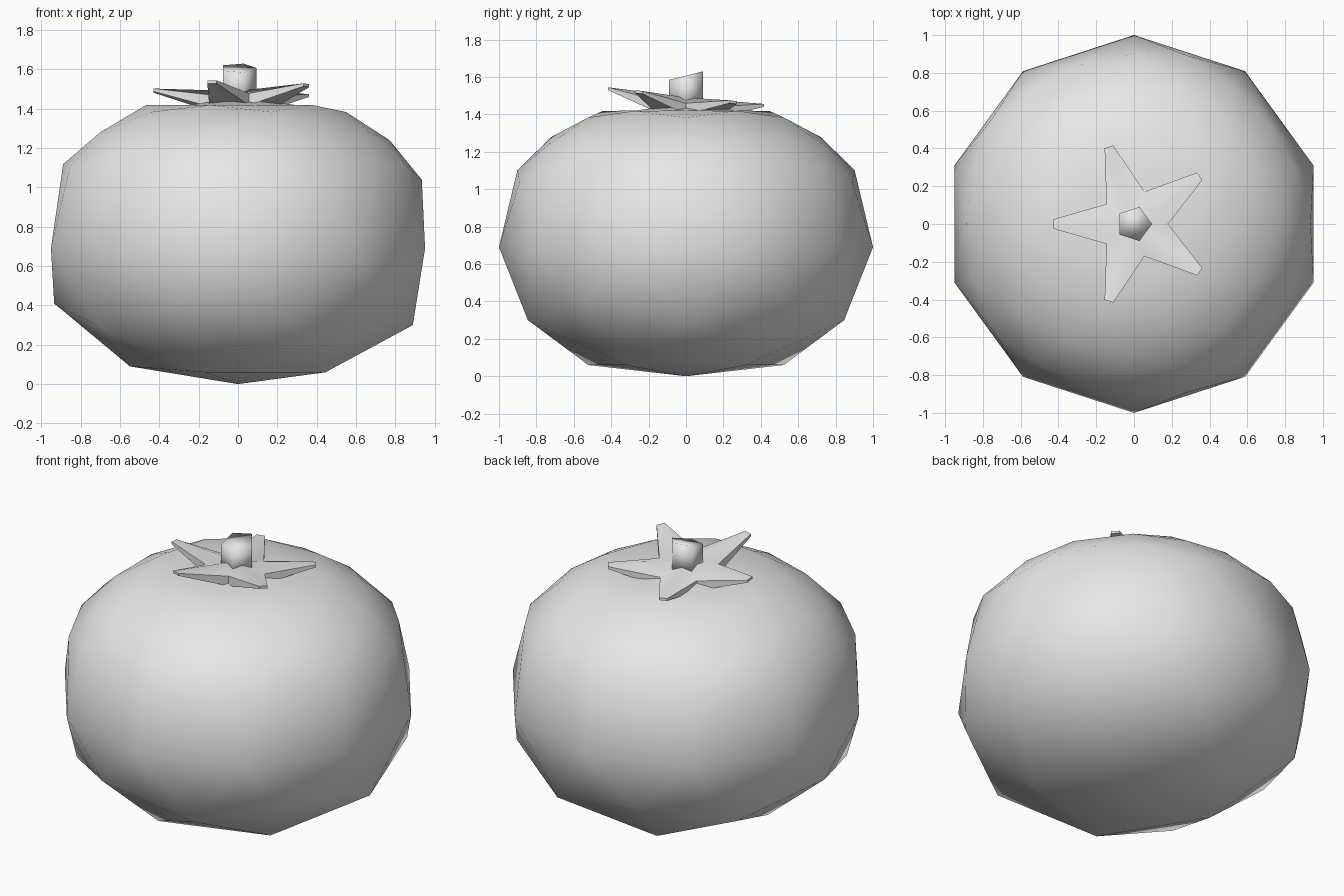
import bpy
import bmesh
from math import cos, sin, radians, hypot
from mathutils import Vector

if "Cube" in bpy.data.objects:
    bpy.data.objects.remove(bpy.data.objects["Cube"])

grey = bpy.data.materials.new("plain grey")
grey.use_nodes = True
COLOUR = (0.8, 0.8, 0.8, 1)
grey.diffuse_color = COLOUR
grey.node_tree.nodes["Principled BSDF"].inputs["Base Color"].default_value = COLOUR


def finish(bm, name, angle=None):
    """Turn a bmesh into a smooth shaded object."""
    bmesh.ops.recalc_face_normals(bm, faces=bm.faces)
    mesh = bpy.data.meshes.new(name)
    bm.to_mesh(mesh)
    bm.free()
    mesh.materials.append(grey)
    obj = bpy.data.objects.new(name, mesh)
    bpy.context.collection.objects.link(obj)
    bpy.ops.object.select_all(action="DESELECT")
    obj.select_set(True)
    bpy.context.view_layer.objects.active = obj
    if angle is None:
        bpy.ops.object.shade_smooth()
    else:
        bpy.ops.object.shade_smooth_by_angle(angle=radians(angle))
    return obj


# Fruit body: coarse ball with a finer upper cap, squashed
bm = bmesh.new()
bmesh.ops.create_icosphere(bm, subdivisions=2, radius=1)
cap = [e for e in bm.edges if all(v.co.z > 0.4 for v in e.verts)]
bmesh.ops.subdivide_edges(bm, edges=cap, cuts=1, use_grid_fill=True)
bmesh.ops.triangulate(bm, faces=[f for f in bm.faces if len(f.verts) > 3])
for v in bm.verts:
    v.co.normalize()
    x, y, z = v.co
    r = hypot(x, y)
    widen = 1.0 if abs(z) < 0.1 else 1.045
    if z > 0.99:
        height = 1.46
    elif z > 0.93:
        height = 1.42          # dimples around the stem
    elif z > -0.1:
        height = 0.69 + z * (0.78 if z < 0.5 else 0.815)
    elif z > -0.5:
        height = 0.41
    elif z > -0.6:
        height = 0.30
    elif z > -0.9:
        height = 0.09 if x < -0.5 else 0.06
    else:
        height = 0.0
    v.co = (x * widen, y * widen, height)
finish(bm, "fruit_body")

# Leafy star: five blunt sepals, tilted down to the back
bm = bmesh.new()


def star_vert(radius, angle, z, side=0.0):
    a = radians(angle)
    x = radius * cos(a) - side * sin(a)
    y = radius * sin(a) + side * cos(a)
    return bm.verts.new((x, y, z - 0.107 * y))


top_ring, low_ring = [], []
for i in range(5):
    notch, tip = 72 * i, 72 * i + 36
    for ring, notch_z, tip_z in ((top_ring, 1.46, 1.5), (low_ring, 1.40, 1.485)):
        ring.append(star_vert(0.18, notch, notch_z))
        ring.append(star_vert(0.43, tip, tip_z, -0.024))
        ring.append(star_vert(0.43, tip, tip_z, 0.024))
top_mid = star_vert(0, 0, 1.49)
low_mid = star_vert(0, 0, 1.40)
count = len(top_ring)
for i in range(count):
    j = (i + 1) % count
    bm.faces.new((top_mid, top_ring[i], top_ring[j]))
    bm.faces.new((low_mid, low_ring[j], low_ring[i]))
    bm.faces.new((top_ring[i], low_ring[i], low_ring[j], top_ring[j]))
finish(bm, "leaf_star", 40)

# Stem: five sided, cut at a slant
bm = bmesh.new()
bmesh.ops.create_cone(bm, cap_ends=True, segments=5, radius1=0.095, radius2=0.095, depth=1)
for v in bm.verts:
    a = radians(72 * round(v.index))
for ring_z in (-0.5, 0.5):
    ring = [v for v in bm.verts if abs(v.co.z - ring_z) < 0.01]
    for i, v in enumerate(ring):
        a = radians(72 * i)
        y = 0.095 * sin(a)
        z = 1.44 if ring_z < 0 else 1.607 + 0.25 * y
        v.co = Vector((0.095 * cos(a), y, z))
finish(bm, "stem")
